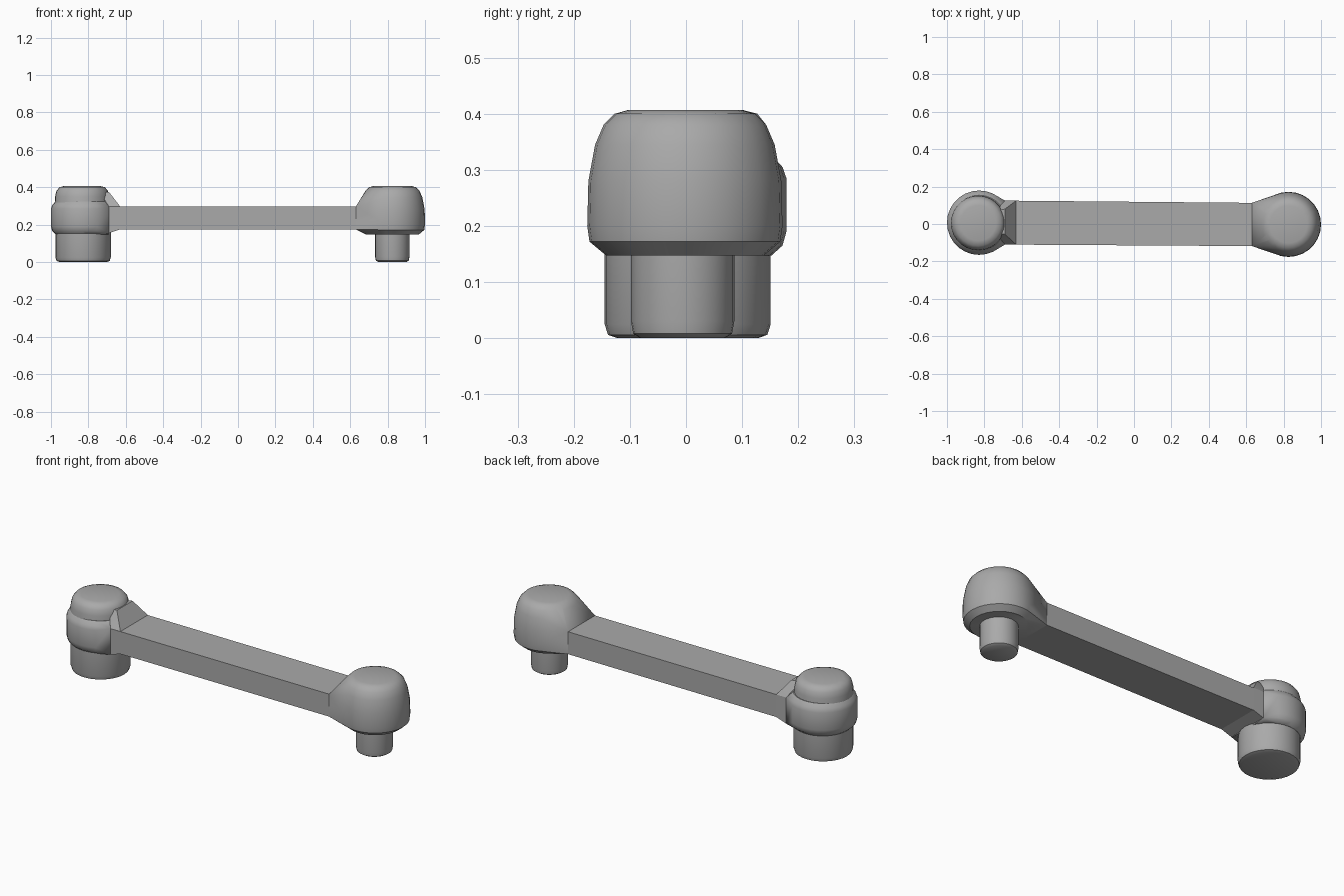
import bpy, bmesh, math

cube = bpy.data.objects.get("Cube")
if cube:
    bpy.data.objects.remove(cube, do_unlink=True)

grey = bpy.data.materials.new("plain grey")
grey.use_nodes = True
COLOUR = (0.4, 0.4, 0.4, 1)
grey.diffuse_color = COLOUR
grey.node_tree.nodes["Principled BSDF"].inputs["Base Color"].default_value = COLOUR


def rings(cx, cy, profile, count=28):
    """Points of a round shape, from (radius, height) pairs."""
    return [(cx + r * math.cos(math.tau * i / count),
             cy + r * math.sin(math.tau * i / count), z)
            for r, z in profile for i in range(count)]


def section(x, y0, y1, z0, z1):
    """Corners of a rectangle across the arm."""
    return [(x, y, z) for y in (y0, y1) for z in (z0, z1)]


def solid(name, points, angle=40):
    """Convex solid around the points."""
    bm = bmesh.new()
    for p in points:
        bm.verts.new(p)
    bmesh.ops.remove_doubles(bm, verts=bm.verts, dist=0.0005)
    out = bmesh.ops.convex_hull(bm, input=bm.verts)
    loose = {g for g in out["geom_interior"] + out["geom_unused"]
             if isinstance(g, bmesh.types.BMVert)}
    bmesh.ops.delete(bm, geom=list(loose), context="VERTS")
    bmesh.ops.dissolve_limit(bm, angle_limit=0.01, verts=bm.verts, edges=bm.edges)
    bmesh.ops.recalc_face_normals(bm, faces=bm.faces)
    mesh = bpy.data.meshes.new(name)
    bm.to_mesh(mesh)
    bm.free()
    mesh.materials.append(grey)
    obj = bpy.data.objects.new(name, mesh)
    bpy.context.collection.objects.link(obj)
    bpy.ops.object.select_all(action="DESELECT")
    obj.select_set(True)
    bpy.context.view_layer.objects.active = obj
    bpy.ops.object.shade_smooth_by_angle(angle=math.radians(angle))


# Bar
INNER, OUTER = -0.69, 0.63
solid("arm", section(INNER, -0.11, 0.125, 0.175, 0.297)
      + section(OUTER, -0.118, 0.113, 0.175, 0.297), 20)

# Narrow end: rounded head flowing into the bar, with a thin peg
narrow_profile = [(0.14, 0.147), (0.17, 0.172), (0.174, 0.2), (0.172, 0.28),
                  (0.16, 0.345), (0.145, 0.38), (0.125, 0.4), (0.1, 0.407)]
solid("narrow_head", rings(0.826, -0.002, narrow_profile)
      + section(OUTER, -0.118, 0.113, 0.175, 0.297), 35)
solid("narrow_peg", rings(0.825, -0.006, [(0.075, 0), (0.088, 0.008),
                                          (0.092, 0.03), (0.092, 0.17)]))

# Wide end: collar cut flat towards the bar, with a dome and a thick peg
collar = rings(-0.828, 0.007, [(0.145, 0.147), (0.165, 0.165), (0.172, 0.19),
                               (0.172, 0.285), (0.165, 0.305), (0.147, 0.325)])
solid("wide_collar", [(min(x, INNER), y, z) for x, y, z in collar]
      + section(INNER, -0.11, 0.125, 0.155, 0.297), 35)
solid("wide_dome", rings(-0.833, 0.005, [(0.148, 0.3), (0.145, 0.35), (0.138, 0.38),
                                         (0.122, 0.4), (0.095, 0.407)]))
solid("wide_peg", rings(-0.828, 0.003, [(0.125, 0), (0.142, 0.006),
                                        (0.148, 0.025), (0.148, 0.17)]))

# Wedge joining the wide end to the bar
solid("wedge", section(-0.63, -0.11, 0.125, 0.175, 0.297)
      + section(INNER, -0.11, 0.125, 0.155, 0.297)
      + section(INNER, -0.055, 0.08, 0.3, 0.375)
      + section(-0.74, -0.05, 0.07, 0.3, 0.375), 20)
